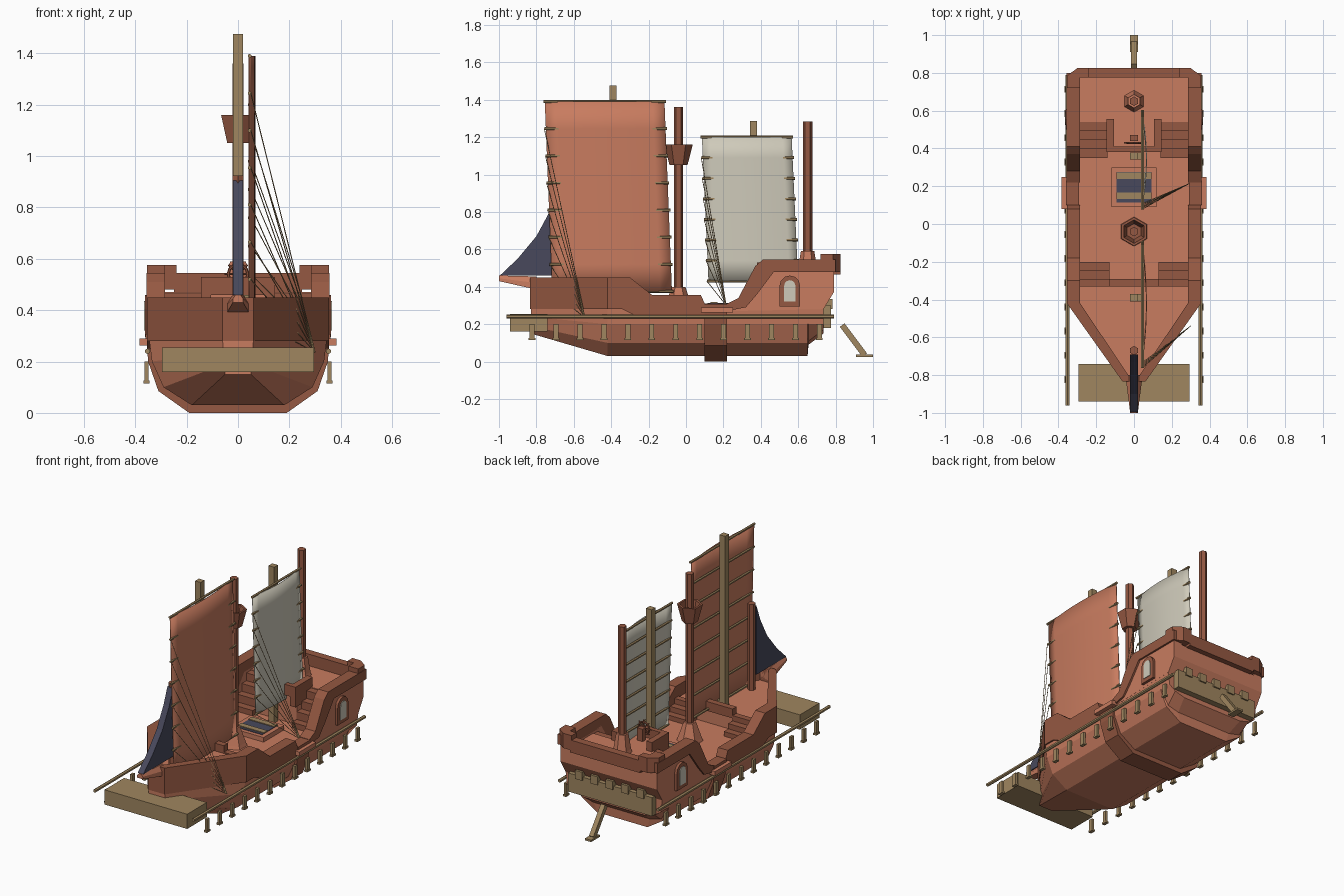
import bpy, bmesh, math
from mathutils import Vector

if "Cube" in bpy.data.objects:
    bpy.data.objects.remove(bpy.data.objects["Cube"], do_unlink=True)


def material(name, rgb):
    m = bpy.data.materials.new(name)
    m.use_nodes = True
    m.diffuse_color = (*rgb, 1)
    m.node_tree.nodes["Principled BSDF"].inputs["Base Color"].default_value = (*rgb, 1)
    return m


HULL = material("terracotta wood", (0.58, 0.2, 0.115))
DARK = material("brown wood", (0.30, 0.098, 0.054))
TAN = material("tan wood", (0.35, 0.24, 0.115))
CREAM = material("cream cloth", (0.62, 0.59, 0.49))
BLUE = material("dark blue cloth", (0.065, 0.066, 0.107))


def finish(name, bm, mat):
    bmesh.ops.recalc_face_normals(bm, faces=bm.faces)
    me = bpy.data.meshes.new(name)
    bm.to_mesh(me)
    bm.free()
    me.materials.append(mat)
    ob = bpy.data.objects.new(name, me)
    bpy.context.collection.objects.link(ob)
    return ob


def loft(name, loops, mat, cap=True):
    """Skin a list of closed loops of equal length."""
    bm = bmesh.new()
    rings = [[bm.verts.new(p) for p in loop] for loop in loops]
    n = len(rings[0])
    for a, b in zip(rings, rings[1:]):
        for i in range(n):
            j = (i + 1) % n
            bm.faces.new((a[i], a[j], b[j], b[i]))
    if cap:
        bm.faces.new(rings[0])
        bm.faces.new(rings[-1])
    return finish(name, bm, mat)


def side_prism(name, yz, x0, x1, mat):
    return loft(name, [[(x, y, z) for y, z in yz] for x in (x0, x1)], mat)


def plan_prism(name, xy, z0, z1, mat):
    return loft(name, [[(x, y, z) for x, y in xy] for z in (z0, z1)], mat)


def box(name, x0, x1, y0, y1, z0, z1, mat):
    return plan_prism(name, [(x0, y0), (x1, y0), (x1, y1), (x0, y1)], z0, z1, mat)


def lathe(name, profile, y, mat, sides=6):
    turns = [2 * math.pi * i / sides + math.pi / 6 for i in range(sides)]
    return loft(name, [[(r * math.cos(t), y + r * math.sin(t), z) for t in turns]
                       for r, z in profile], mat)


def rod(name, a, b, r, mat, sides=6):
    a, b = Vector(a), Vector(b)
    q = (b - a).to_track_quat("Z", "Y")
    ring = [q @ Vector((r * math.cos(t), r * math.sin(t), 0))
            for t in [2 * math.pi * (i + 0.5) / sides for i in range(sides)]]
    return loft(name, [[p + v for v in ring] for p in (a, b)], mat)


def section(y, half):
    return [(x, y, z) for x, z in half] + [(-x, y, z) for x, z in reversed(half)]


# Hull body and the strap around its middle
mid = [(0.18, 0.03), (0.29, 0.1), (0.335, 0.2), (0.345, 0.28)]
loft("hull", [
    section(-0.83, [(0.05, 0.15), (0.054, 0.19), (0.058, 0.24), (0.06, 0.29)]),
    section(-0.42, mid), section(0.65, mid),
    section(0.655, [(0.2, 0.09), (0.28, 0.11), (0.335, 0.2), (0.345, 0.28)]),
    section(0.735, [(0.22, 0.15), (0.29, 0.17), (0.335, 0.2), (0.345, 0.28)])], HULL)
strap = [(0.19, 0.0), (0.31, 0.085), (0.35, 0.2), (0.355, 0.27)]
loft("hull_strap", [section(y, strap) for y in (0.1, 0.22)], DARK)

# Raised decks
fore_plan = [(0.3, -0.3), (0.3, -0.43), (0.05, -0.8)]
plan_prism("fore_deck", fore_plan + [(-x, y) for x, y in reversed(fore_plan)], 0.27, 0.37, HULL)
stern = [(0.79, 0.48), (0.79, 0.37), (0.735, 0.28)]
side_prism("aft_cabin", [(0.54, 0.27), (0.54, 0.47), (0.79, 0.47)] + stern[1:], -0.3, 0.3, HULL)
box("helm_deck", -0.14, 0.14, 0.4, 0.56, 0.27, 0.47, HULL)
box("helm_rail", -0.14, 0.14, 0.38, 0.41, 0.46, 0.53, DARK)
box("fore_rail", -0.13, 0.13, -0.33, -0.29, 0.36, 0.42, DARK)

fore_side = [(0.1, 0.25), (0.1, 0.31), (0.08, 0.355), (-0.18, 0.355), (-0.3, 0.45),
             (-0.42, 0.45), (-0.42, 0.28), (-0.34, 0.28), (-0.28, 0.25)]
bow_plan = [(0.355, -0.42), (0.06, -0.835), (0, -0.835), (0, -0.8), (0.03, -0.8), (0.285, -0.42)]
aft_rail = [(0.22, 0.27), (0.22, 0.31), (0.28, 0.34), (0.37, 0.51), (0.41, 0.545), (0.8, 0.545),
            (0.8, 0.48), (0.47, 0.48), (0.38, 0.36), (0.32, 0.29)]
aft_wall = [(0.25, 0.27), (0.32, 0.3), (0.38, 0.37), (0.46, 0.49)] + stern
corner = [(0.24, 0.825), (0.3, 0.825), (0.355, 0.785), (0.355, 0.72),
          (0.285, 0.72), (0.285, 0.775), (0.24, 0.775)]
arch = [(math.cos(math.pi * i / 6), math.sin(math.pi * i / 6)) for i in range(7)]

for s, side in ((1, "left"), (-1, "right")):
    # Bulwarks and rails
    side_prism(side + "_fore_bulwark", fore_side, s * 0.285, s * 0.355, DARK)
    plan_prism(side + "_bow_bulwark", [(s * x, y) for x, y in bow_plan], 0.28, 0.45, DARK)
    side_prism(side + "_aft_wall", aft_wall, s * 0.285, s * 0.345, HULL)
    side_prism(side + "_aft_rail", aft_rail, s * 0.285, s * 0.357, DARK)
    plan_prism(side + "_stern_corner", [(s * x, y) for x, y in corner], 0.48, 0.575, DARK)
    box(side + "_gangway", s * 0.29, s * 0.383, 0.08, 0.25, 0.262, 0.29, HULL)
    box(side + "_gangway_sill", s * 0.29, s * 0.36, 0.1, 0.23, 0.29, 0.308, DARK)
    # Arched window
    for part, r, z0, x, mat in (("frame", 0.055, 0.295, 0.362, DARK), ("pane", 0.03, 0.32, 0.366, CREAM)):
        outline = [(0.555 - r, z0), (0.555 + r, z0)] + [(0.555 + r * c, 0.405 + r * d) for c, d in arch]
        side_prism(side + "_window_" + part, outline, s * 0.34, s * x, mat)
    # Stairs to both raised decks
    for i in range(4):
        box(side + "_aft_step", s * 0.14, s * 0.29, 0.35 + 0.048 * i, 0.545, 0.27, 0.315 + 0.05 * i, DARK)
    for i in range(3):
        box(side + "_fore_step", s * 0.13, s * 0.29, -0.33, -0.2 - 0.045 * i, 0.27, 0.31 + 0.034 * i, DARK)
    box(side + "_stair_rail", s * 0.105, s * 0.145, 0.38, 0.555, 0.4, 0.53, DARK)
    # Long side pole with hanging posts
    rod(side + "_side_pole", (s * 0.352, -0.96, 0.24), (s * 0.352, 0.79, 0.24), 0.011, TAN)
    for i in range(13):
        y = -0.823 + 0.128 * i
        box(side + "_post", s * 0.348, s * 0.364, y - 0.013, y + 0.013, 0.125, 0.2, TAN)
        box(side + "_post_foot", s * 0.345, s * 0.367, y - 0.018, y + 0.018, 0.115, 0.127, TAN)
box("stern_rail", -0.25, 0.25, 0.775, 0.825, 0.465, 0.545, DARK)

# Bow beam, stern beam with brackets, trailing oar, bowsprit
box("bow_beam", -0.295, 0.295, -0.94, -0.74, 0.16, 0.255, TAN)
box("stern_beam", -0.3, 0.3, 0.68, 0.775, 0.18, 0.3, TAN)
for i in range(5):
    x = -0.22 + 0.11 * i
    box("stern_bracket", x - 0.025, x + 0.025, 0.74, 0.784, 0.28, 0.335, TAN)
rod("stern_oar", (0, 0.835, 0.195), (0, 0.955, 0.035), 0.022, TAN, 4)
box("stern_oar_foot", -0.022, 0.022, 0.91, 1.0, 0.025, 0.037, TAN)
loft("bowsprit", [section(-0.8, [(0.046, 0.385), (0.046, 0.42), (0.025, 0.455)]),
                  section(-1.0, [(0.02, 0.43), (0.02, 0.445), (0.01, 0.46)])], HULL)

# Masts with collars and lookout basket
for name, y, foot, top, r in (("fore", -0.67, 0.37, 0.925, 0.024),
                              ("main", -0.04, 0.28, 1.36, 0.025),
                              ("aft", 0.65, 0.47, 1.283, 0.025)):
    lathe(name + "_mast", [(r, foot), (r, top)], y, DARK)
    if name != "fore":
        wide = 0.078 if name == "main" else 0.058
        lathe(name + "_mast_collar", [(wide, foot), (wide * 0.9, foot + 0.02), (0.036, foot + 0.12)], y, HULL)
lathe("lookout_basket", [(0.048, 1.05), (0.076, 1.16), (0.062, 1.16), (0.042, 1.07)], -0.04, DARK)


def sail(name, y0, y1, skew, z0, z1, pole_y, pole_foot, pole_top, anchor, mat):
    """Bulging sail with battens, a pole and a fan of ropes."""
    cols, rows = 10, 7
    bm = bmesh.new()
    grid = []
    for j in range(rows + 1):
        t = j / rows
        shift, z = skew * (1 - t), z0 + (z1 - z0) * t
        grid.append([bm.verts.new((0.044 + 0.024 * math.sin(math.pi * i / cols),
                                   y0 + shift + (y1 - y0) * i / cols, z)) for i in range(cols + 1)])
        front, back = y0 + shift - 0.008, y1 + shift + 0.008
        rod(name + "_batten", (0.045, front, z), (0.045, back, z), 0.008, TAN)
        if j < rows:
            rod(name + "_rope", (0.05, front, z), anchor, 0.002, TAN, 4)
    for a, b in zip(grid, grid[1:]):
        for i in range(cols):
            bm.faces.new((a[i], a[i + 1], b[i + 1], b[i]))
    cloth = finish(name, bm, mat)
    for p in cloth.data.polygons:
        p.use_smooth = True
    thick = cloth.modifiers.new("thickness", "SOLIDIFY")
    thick.thickness = 0.004
    box(name + "_pole", -0.02, 0.04, pole_y - 0.019, pole_y + 0.019, z0 + 0.01, z0 + 0.03, TAN)
    box(name + "_pole", -0.02, 0.02, pole_y - 0.019, pole_y + 0.019, pole_foot, pole_top, TAN)


sail("main_sail", -0.755, -0.115, 0.04, 0.375, 1.39, -0.39, 0.36, 1.475, (0.3, -0.54, 0.235), HULL)
sail("aft_sail", 0.085, 0.565, 0.035, 0.43, 1.2, 0.36, 0.27, 1.287, (0.295, 0.215, 0.3), CREAM)
side_prism("jib_sail", [(-0.995, 0.46), (-0.9, 0.55), (-0.8, 0.67), (-0.73, 0.8), (-0.69, 0.905),
                        (-0.69, 0.46)], -0.02, 0.02, BLUE)

# Cargo hatch
box("hatch_frame", -0.12, 0.12, 0.09, 0.3, 0.27, 0.31, HULL)
box("hatch_opening", -0.092, 0.092, 0.115, 0.275, 0.305, 0.313, BLUE)
for y in (0.15, 0.255):
    box("hatch_bar", -0.092, 0.092, y - 0.018, y + 0.018, 0.31, 0.318, TAN)

# Helm with spoked wheel
box("helm_stand", -0.02, 0.02, 0.44, 0.47, 0.46, 0.55, DARK)
bpy.ops.mesh.primitive_torus_add(major_segments=12, minor_segments=6, major_radius=0.038,
                                 minor_radius=0.006, location=(0, 0.43, 0.54),
                                 rotation=(math.pi / 2, 0, 0))
bpy.context.object.name = "helm_wheel"
bpy.context.object.data.materials.append(DARK)
for i in range(4):
    t = math.pi * i / 4
    dx, dz = 0.052 * math.cos(t), 0.052 * math.sin(t)
    rod("helm_spoke", (-dx, 0.43, 0.54 - dz), (dx, 0.43, 0.54 + dz), 0.004, DARK)
